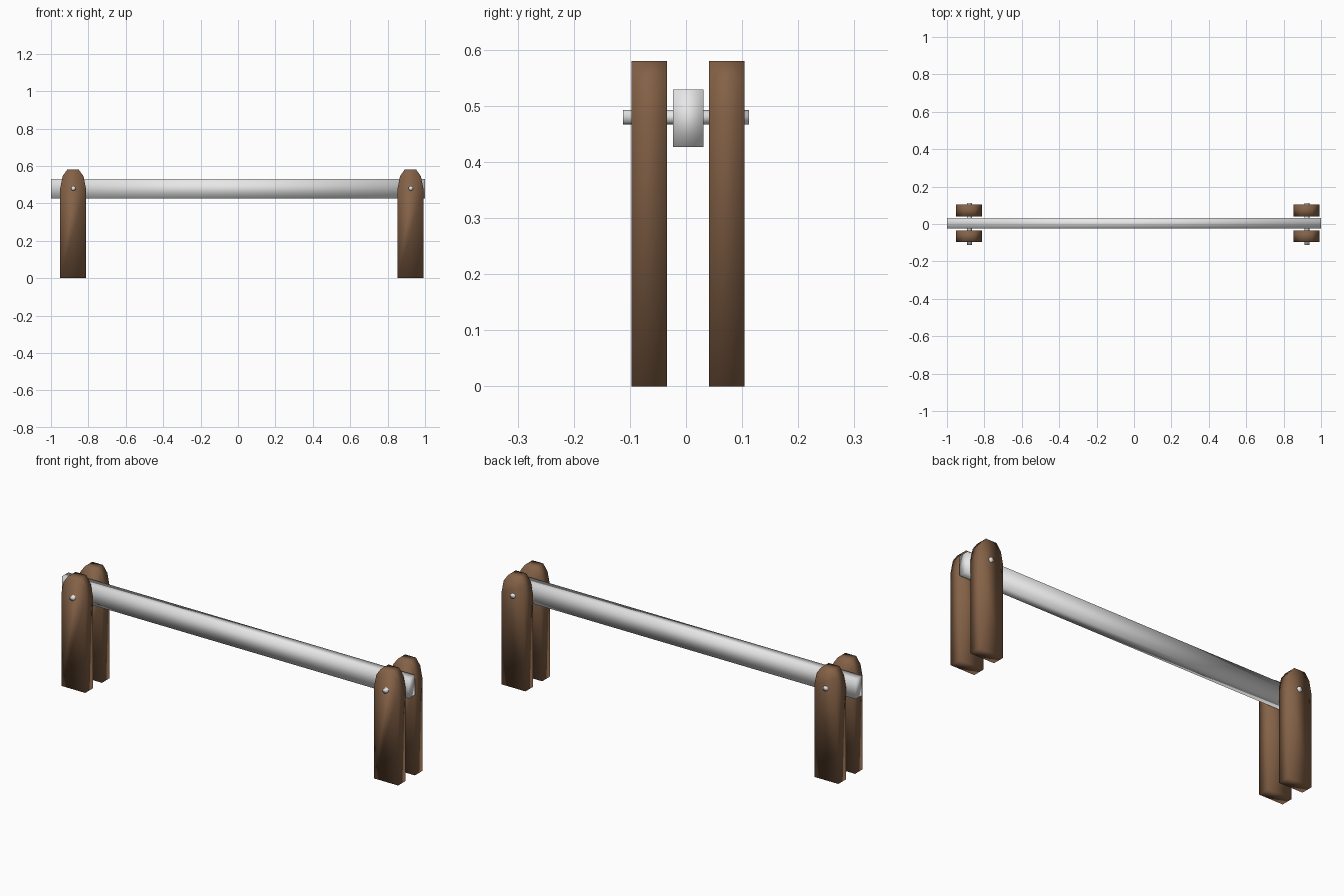
import bpy, bmesh, math

if "Cube" in bpy.data.objects:
    bpy.data.objects.remove(bpy.data.objects["Cube"])


def material(name, rgb):
    m = bpy.data.materials.new(name)
    m.diffuse_color = (*rgb, 1)
    m.use_nodes = True
    m.node_tree.nodes["Principled BSDF"].inputs["Base Color"].default_value = m.diffuse_color
    return m


WOOD = material("brown wood", (0.23, 0.12, 0.062))
METAL = material("pale metal", (0.8, 0.8, 0.8))


def extrude_profile(name, points, y0, y1, mat):
    """Extrude an x-z outline from y0 to y1, smooth shaded."""
    bm = bmesh.new()
    face = bm.faces.new([bm.verts.new((x, y0, z)) for x, z in points])
    out = bmesh.ops.extrude_face_region(bm, geom=[face])
    verts = [v for v in out["geom"] if isinstance(v, bmesh.types.BMVert)]
    bmesh.ops.translate(bm, verts=verts, vec=(0, y1 - y0, 0))
    bmesh.ops.recalc_face_normals(bm, faces=bm.faces)
    for f in bm.faces:
        f.smooth = True
    mesh = bpy.data.meshes.new(name)
    bm.to_mesh(mesh)
    bm.free()
    mesh.materials.append(mat)
    ob = bpy.data.objects.new(name, mesh)
    bpy.context.collection.objects.link(ob)
    return ob


# Long balance beam with a rectangular section
extrude_profile("beam", [(-1, 0.427), (1, 0.427), (1, 0.529), (-1, 0.529)],
                -0.023, 0.031, METAL)

# Half outline of a post with a rounded, flat-topped head
HALF = [(0.069, 0), (0.069, 0.48), (0.056, 0.545), (0.031, 0.58)]

for side, cx in (("left", -0.882), ("right", 0.922)):
    outline = [(cx + x, z) for x, z in HALF]
    outline += [(cx - x, z) for x, z in reversed(HALF)]
    # Pair of posts clamping the beam
    extrude_profile(f"{side}_front_post", outline, -0.097, -0.034, WOOD)
    extrude_profile(f"{side}_back_post", outline, 0.041, 0.104, WOOD)
    # Bolt through both posts and the beam
    ring = [(cx + 0.002 + 0.013 * math.cos(i * math.pi / 4),
             0.48 + 0.013 * math.sin(i * math.pi / 4)) for i in range(8)]
    extrude_profile(f"{side}_bolt", ring, -0.112, 0.112, METAL)
